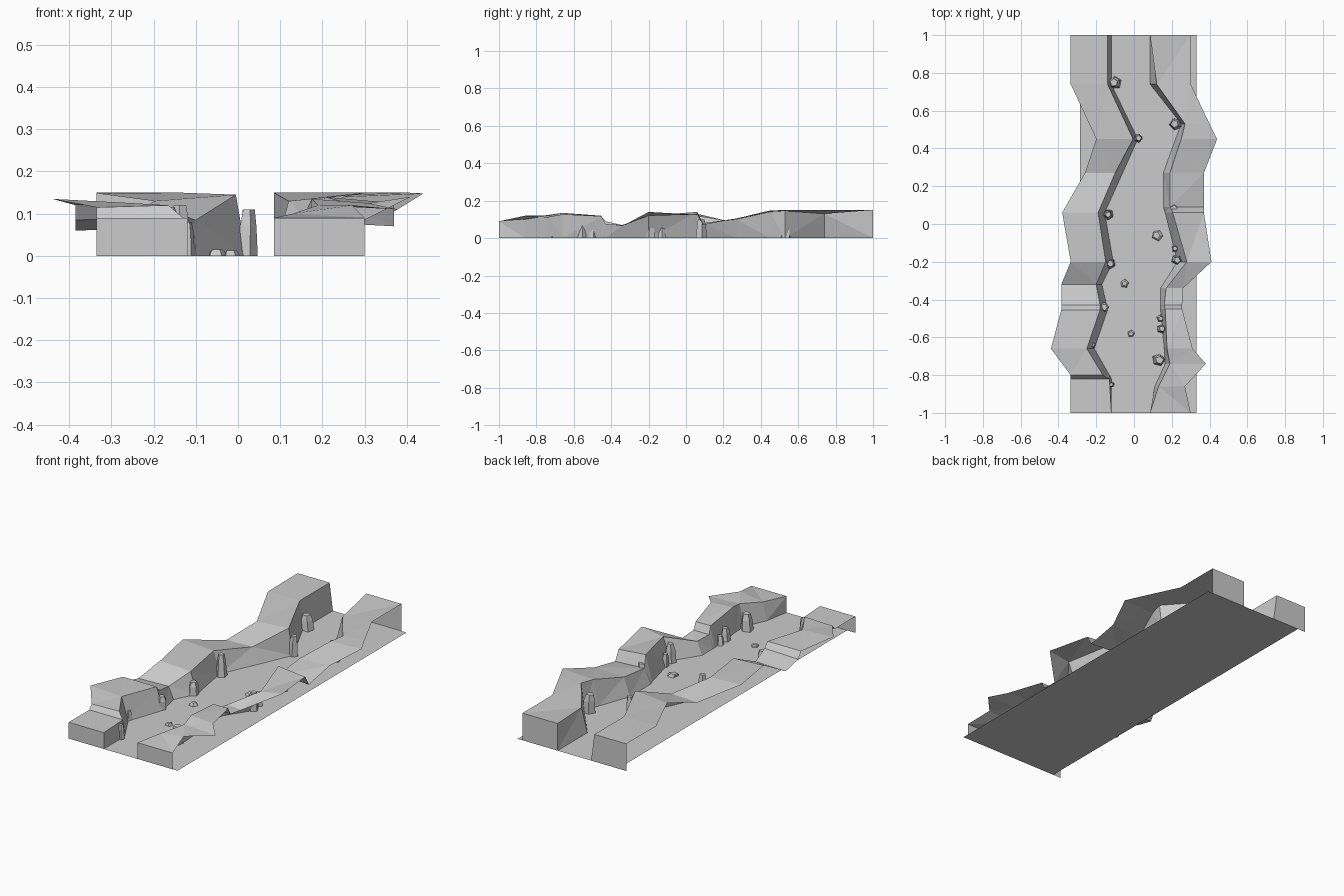
import bpy, bmesh, random
from math import cos, sin, pi

random.seed(4)


def make_object(name, bm):
    mesh = bpy.data.meshes.new(name)
    bmesh.ops.recalc_face_normals(bm, faces=bm.faces)
    bm.to_mesh(mesh)
    bm.free()
    obj = bpy.data.objects.new(name, mesh)
    bpy.context.collection.objects.link(obj)
    return obj


def cliff(name, stations):
    """Wall and ledge lofted through stations: y, foot x, rim x, rim z, outer x, outer z."""
    bm = bmesh.new()
    rows = [[bm.verts.new(p) for p in ((fx, y, 0), (rx, y, rz), (ox, y, oz))]
            for y, fx, rx, rz, ox, oz in stations]
    for a, b in zip(rows, rows[1:]):
        for i in range(2):
            bm.faces.new((a[i], a[i + 1], b[i + 1], b[i]))
    # end caps
    for row in (rows[0], rows[-1]):
        x, y, z = row[2].co
        corner = bm.verts.new((x, y, 0))
        bm.faces.new((*row, corner))
    bmesh.ops.triangulate(bm, faces=[f for f in bm.faces if len(f.verts) == 4])
    return make_object(name, bm)


def rock(name, x, y, width, height):
    """Tapered, slightly leaning block with uneven corners."""
    bm = bmesh.new()
    spin = random.uniform(0, pi / 2)
    lean = random.uniform(-.12, .12) * width
    rings = []
    for z, scale in ((0, 1), (height * .65, .85), (height, .6)):
        ring = []
        for i in range(5):
            a = spin + i * 2 * pi / 5
            r = width / 2 * scale * random.uniform(.9, 1.1)
            ring.append(bm.verts.new((x + r * cos(a) + lean * z / height, y + r * sin(a), z)))
        rings.append(ring)
    for a, b in zip(rings, rings[1:]):
        for i in range(5):
            j = (i + 1) % 5
            bm.faces.new((a[i], a[j], b[j], b[i]))
    bm.faces.new(rings[0])
    bm.faces.new(rings[-1])
    return make_object(name, bm)


# canyon floor
bm = bmesh.new()
bm.faces.new([bm.verts.new(p) for p in
              ((-.285, -1, 0), (.33, -1, 0), (.33, 1, 0), (-.285, 1, 0))])
make_object("canyon_floor", bm)

# left cliff
cliff("left_cliff", [
    (-1, -.12, -.12, .09, -.335, .09),
    (-.82, -.12, -.13, .09, -.335, .09),
    (-.80, -.13, -.165, .12, -.335, .115),
    (-.66, -.21, -.25, .125, -.44, .135),
    (-.455, -.14, -.18, .12, -.385, .12),
    (-.43, -.145, -.18, .09, -.385, .085),
    (-.32, -.17, -.2, .065, -.385, .06),
    (-.2, -.11, -.15, .115, -.335, .125),
    (.06, -.155, -.19, .12, -.38, .13),
    (.27, -.06, -.1, .085, -.26, .08),
    (.45, .02, -.005, .145, -.2, .13),
    (.74, -.12, -.14, .15, -.335, .148),
    (1, -.12, -.14, .15, -.335, .15)])

# right cliff
cliff("right_cliff", [
    (-1, .085, .085, .09, .3, .09),
    (-.86, .11, .13, .1, .27, .12),
    (-.74, .165, .19, .12, .38, .11),
    (-.66, .16, .175, .135, .31, .125),
    (-.45, .14, .165, .115, .255, .115),
    (-.43, .14, .16, .075, .255, .075),
    (-.34, .14, .17, .07, .26, .065),
    (-.2, .23, .28, .12, .41, .14),
    (.06, .165, .205, .14, .37, .125),
    (.09, .155, .19, .08, .37, .07),
    (.27, .155, .19, .1, .37, .105),
    (.45, .22, .25, .14, .44, .148),
    (.53, .25, .27, .145, .4, .15),
    (.74, .085, .12, .13, .3, .15),
    (1, .085, .085, .15, .3, .15)])

# upright rocks along the cliff feet
boulders = [
    (-.1, .75, .07, .08), (.02, .455, .05, .11), (-.135, .05, .055, .12),
    (-.125, -.21, .06, .07), (-.16, -.44, .06, .07), (-.22, -.64, .04, .05),
    (-.12, -.85, .035, .08), (.22, .53, .07, .1), (.21, .08, .06, .1),
    (.225, -.19, .055, .1), (.22, -.13, .04, .07), (.14, -.5, .04, .05),
    (.145, -.555, .05, .07), (.13, -.72, .07, .09)]
for i, b in enumerate(boulders):
    rock(f"cliff_rock_{i + 1}", *b)

# flat stones on the floor
for i, b in enumerate([(.125, -.06, .06, .015), (-.05, -.315, .045, .015),
                       (-.015, -.58, .04, .013)]):
    rock(f"floor_stone_{i + 1}", *b)
